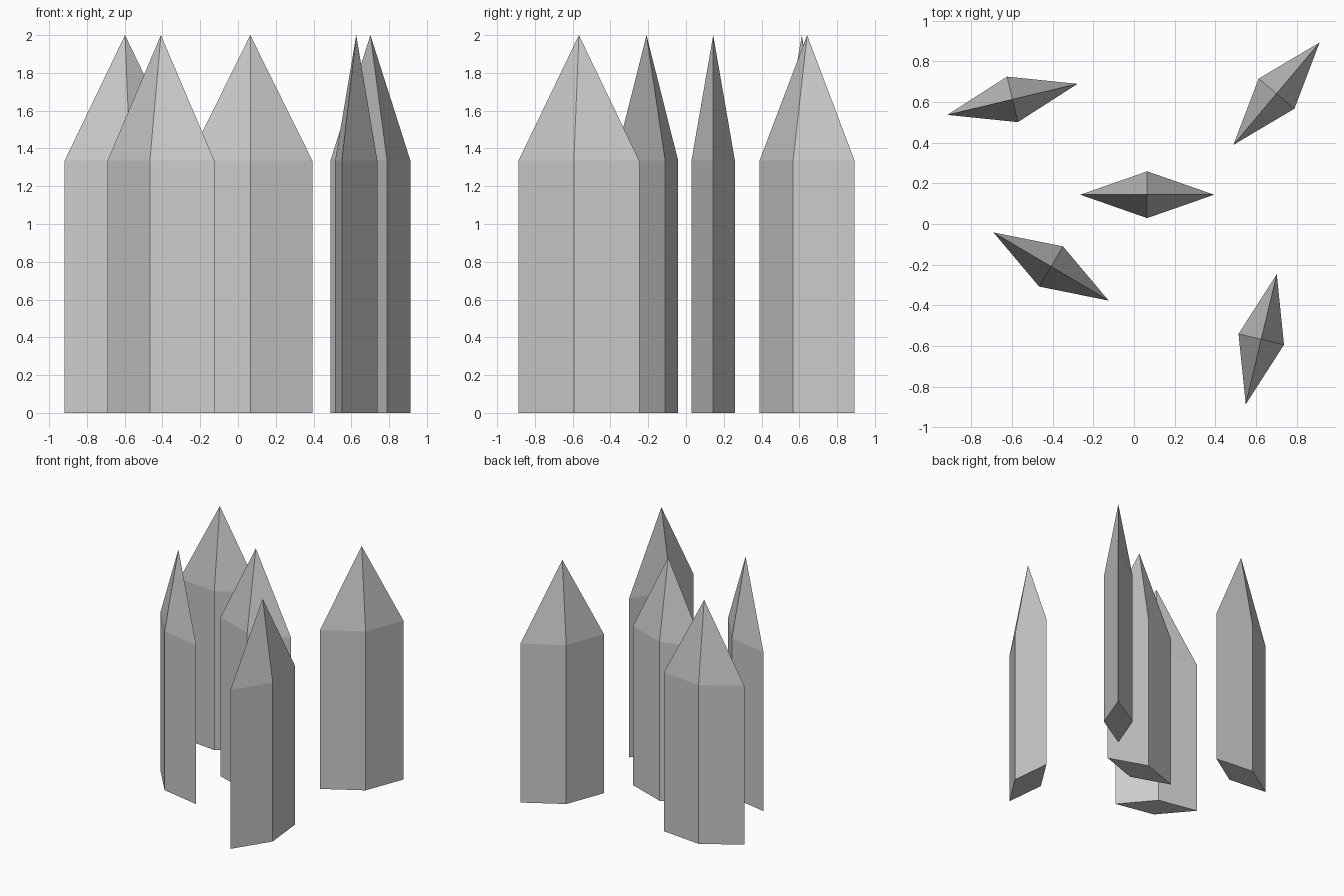
import bpy, bmesh
from math import radians

if "Cube" in bpy.data.objects:
    bpy.data.objects.remove(bpy.data.objects["Cube"])

SHOULDER, TIP = 1.335, 2.0
HALF_LONG, HALF_SHORT = 0.329, 0.115


def spike(name, x, y, angle):
    """Rhombus prism with a pyramid point, turned about z."""
    bm = bmesh.new()
    corners = [(HALF_LONG, 0), (0, HALF_SHORT), (-HALF_LONG, 0), (0, -HALF_SHORT)]
    base = bm.faces.new([bm.verts.new((cx, cy, 0)) for cx, cy in corners])
    # shaft
    ext = bmesh.ops.extrude_face_region(bm, geom=[base], use_keep_orig=True)["geom"]
    top = next(g for g in ext if isinstance(g, bmesh.types.BMFace))
    for v in top.verts:
        v.co.z = SHOULDER
    # pointed tip
    tip = bmesh.ops.poke(bm, faces=[top])["verts"][0]
    tip.co = (0, 0, TIP)
    bmesh.ops.recalc_face_normals(bm, faces=bm.faces)
    mesh = bpy.data.meshes.new(name)
    bm.to_mesh(mesh)
    bm.free()
    obj = bpy.data.objects.new(name, mesh)
    obj.location = (x, y, 0)
    obj.rotation_euler.z = radians(angle)
    bpy.context.collection.objects.link(obj)


# five scattered spikes: name, centre x, centre y, turn in degrees
for args in [
    ("spike_centre", 0.065, 0.144, 0),
    ("spike_back_left", -0.598, 0.613, 13.4),
    ("spike_back_right", 0.701, 0.641, 49.9),
    ("spike_front_left", -0.408, -0.209, -30.6),
    ("spike_front_right", 0.626, -0.567, 76.6),
]:
    spike(*args)
